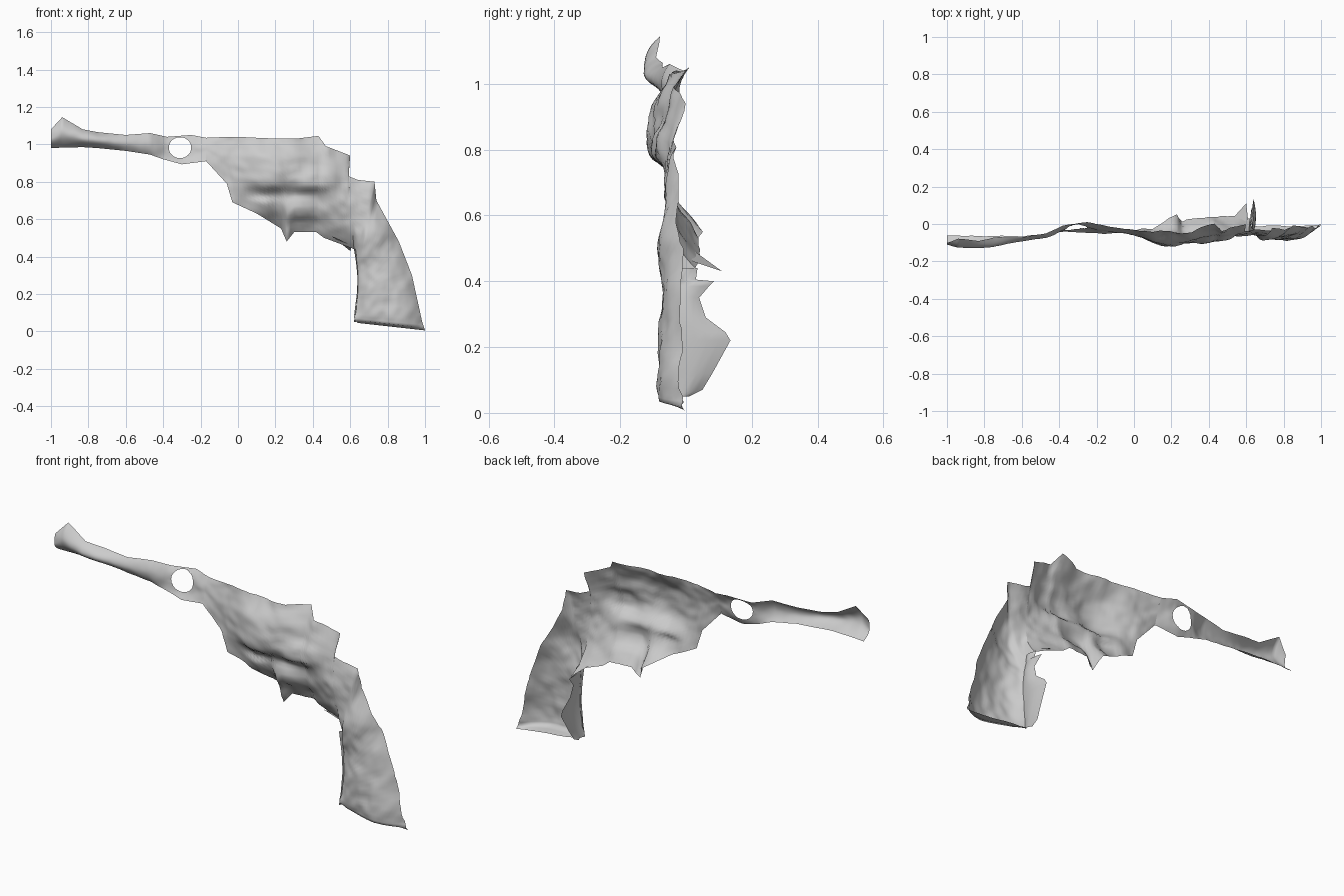
import bpy, bmesh, math
from mathutils import Vector, noise


def lump(x, z):
    """Raised shapes and general waviness of the scanned sheet."""
    y = 0.022 * noise.noise(Vector((x * 7, 0.3, z * 7))) + 0.007 * noise.noise(Vector((x * 24, 5, z * 24)))
    y *= min(1, max(0.35, (x + 0.6) * 1.2))
    for cx, cz, rx, rz, d in BUMPS:
        y -= d * math.exp(-((x - cx) / rx) ** 4 - ((z - cz) / rz) ** 4)
    return y


# centre x, centre z, radius x, radius z, height towards the front
BUMPS = [
    (0.24, 0.87, 0.17, 0.12, 0.045),   # cylinder
    (0.43, 0.81, 0.09, 0.06, 0.03),    # recoil shield
    (0.13, 0.66, 0.07, 0.05, 0.02),
    (0.37, 0.64, 0.10, 0.04, 0.02),
    (0.24, 0.735, 0.2, 0.03, -0.015),  # groove under cylinder
]


def make_object(name, bm):
    me = bpy.data.meshes.new(name)
    bm.to_mesh(me)
    bm.free()
    ob = bpy.data.objects.new(name, me)
    bpy.context.collection.objects.link(ob)
    for p in me.polygons:
        p.use_smooth = True
    return ob


def loft(name, stations, rows=24, step=0.022, hole=None):
    """Sheet across stations: top x, top z, bottom x, bottom z, y at top, middle, bottom."""
    cols = []
    for a, b in zip(stations, stations[1:]):
        gap = max(math.hypot(a[0] - b[0], a[1] - b[1]), math.hypot(a[2] - b[2], a[3] - b[3]))
        n = max(2, int(gap / step))
        cols += [[p + (q - p) * k / n for p, q in zip(a, b)] for k in range(n)]
    cols.append(stations[-1])
    bm = bmesh.new()
    grid = []
    for xt, zt, xb, zb, yt, ym, yb in cols:
        col = []
        for j in range(rows + 1):
            t = j / rows
            x, z = xt + (xb - xt) * t, zt + (zb - zt) * t
            y = ym + (yt - ym) * max(0, 1 - 2 * t) ** 2 + (yb - ym) * max(0, 2 * t - 1) ** 2
            col.append(bm.verts.new((x, y + lump(x, z), z)))
        grid.append(col)
    for a, b in zip(grid, grid[1:]):
        for j in range(rows):
            bm.faces.new((a[j], a[j + 1], b[j + 1], b[j]))
    if hole:
        cx, cz, rx, rz = hole

        def radius(p):
            return math.hypot((p.x - cx) / rx, (p.z - cz) / rz)
        gone = [f for f in bm.faces if radius(f.calc_center_median()) < 1]
        rim = {v for f in gone for v in f.verts}
        bmesh.ops.delete(bm, geom=gone, context='FACES')
        for v in rim:
            if v.is_valid:
                r = radius(v.co)
                v.co.x = cx + (v.co.x - cx) / r
                v.co.z = cz + (v.co.z - cz) / r
    return make_object(name, bm)


# Barrel with flared muzzle and the hole near the frame
barrel_end = (-0.17, 1.035, -0.17, 0.91, -0.01, -0.035, -0.05)
loft("barrel", [
    (-1.0, 1.08, -1.0, 0.98, -0.10, -0.11, -0.06),
    (-0.94, 1.145, -0.95, 0.982, -0.08, -0.125, -0.06),
    (-0.83, 1.08, -0.83, 0.985, -0.09, -0.125, -0.06),
    (-0.75, 1.065, -0.75, 0.98, -0.07, -0.12, -0.06),
    (-0.6, 1.05, -0.6, 0.965, -0.07, -0.095, -0.07),
    (-0.47, 1.06, -0.47, 0.945, -0.05, -0.075, -0.05),
    (-0.38, 1.04, -0.4, 0.92, -0.01, -0.035, -0.04),
    (-0.25, 1.05, -0.3, 0.893, 0.01, -0.02, -0.05),
    barrel_end], rows=20, step=0.012, hole=(-0.31, 0.982, 0.06, 0.056))

# Frame with cylinder bulge, trigger point and hammer spur
frame_end = (0.59, 0.83, 0.62, 0.44, -0.04, -0.065, 0.03)
loft("frame", [
    barrel_end,
    (-0.05, 1.04, -0.06, 0.79, -0.03, -0.045, -0.05),
    (0.0, 1.04, -0.03, 0.69, -0.03, -0.05, -0.05),
    (0.1, 1.035, 0.1, 0.63, -0.035, -0.065, -0.01),
    (0.22, 1.03, 0.23, 0.55, -0.04, -0.065, 0.04),
    (0.27, 1.03, 0.26, 0.48, -0.04, -0.065, 0.01),
    (0.31, 1.03, 0.30, 0.53, -0.04, -0.065, 0.03),
    (0.43, 1.045, 0.42, 0.53, 0.0, -0.06, 0.04),
    (0.47, 0.99, 0.46, 0.50, -0.03, -0.06, 0.05),
    (0.60, 0.94, 0.54, 0.47, -0.01, -0.06, 0.04),
    frame_end], rows=32)

# Grip, ending in the butt that folds backwards
loft("grip", [
    frame_end,
    (0.64, 0.81, 0.625, 0.42, -0.04, -0.07, 0.0),
    (0.73, 0.80, 0.63, 0.39, -0.04, -0.075, -0.01),
    (0.74, 0.70, 0.635, 0.35, -0.02, -0.08, -0.02),
    (0.86, 0.48, 0.64, 0.29, -0.01, -0.08, -0.03),
    (0.93, 0.30, 0.635, 0.2, -0.01, -0.085, -0.03),
    (0.985, 0.05, 0.62, 0.08, -0.01, -0.095, -0.03),
    (0.995, 0.02, 0.625, 0.06, -0.015, -0.09, -0.03),
    (1.0, 0.005, 0.64, 0.045, -0.01, -0.02, -0.01)], rows=24)

# Ragged front strap of the grip, running backwards: z and rear y
strap = [(0.05, 0.01), (0.07, 0.05), (0.12, 0.08), (0.22, 0.135), (0.245, 0.12), (0.29, 0.06),
         (0.35, 0.04), (0.385, 0.07), (0.4, 0.085), (0.405, 0.03), (0.44, 0.035)]
bm = bmesh.new()
lines = []
for z, rear in strap:
    x0 = 0.62 + 0.02 * math.sin(math.pi * min(1, max(0, (z - 0.05) / 0.39)))
    lines.append([bm.verts.new((x0 + 0.012 * math.sin(k * math.pi / 5),
                                -0.04 + (rear + 0.04) * k / 5, z)) for k in range(6)])
for a, b in zip(lines, lines[1:]):
    for k in range(5):
        bm.faces.new((a[k], b[k], b[k + 1], a[k + 1]))
make_object("grip_front_strap", bm)

# Thin spike behind the trigger area
bm = bmesh.new()
bm.faces.new([bm.verts.new(p) for p in ((0.50, 0.0, 0.51), (0.60, 0.11, 0.43), (0.61, 0.02, 0.46))])
make_object("trigger_guard_spike", bm)
